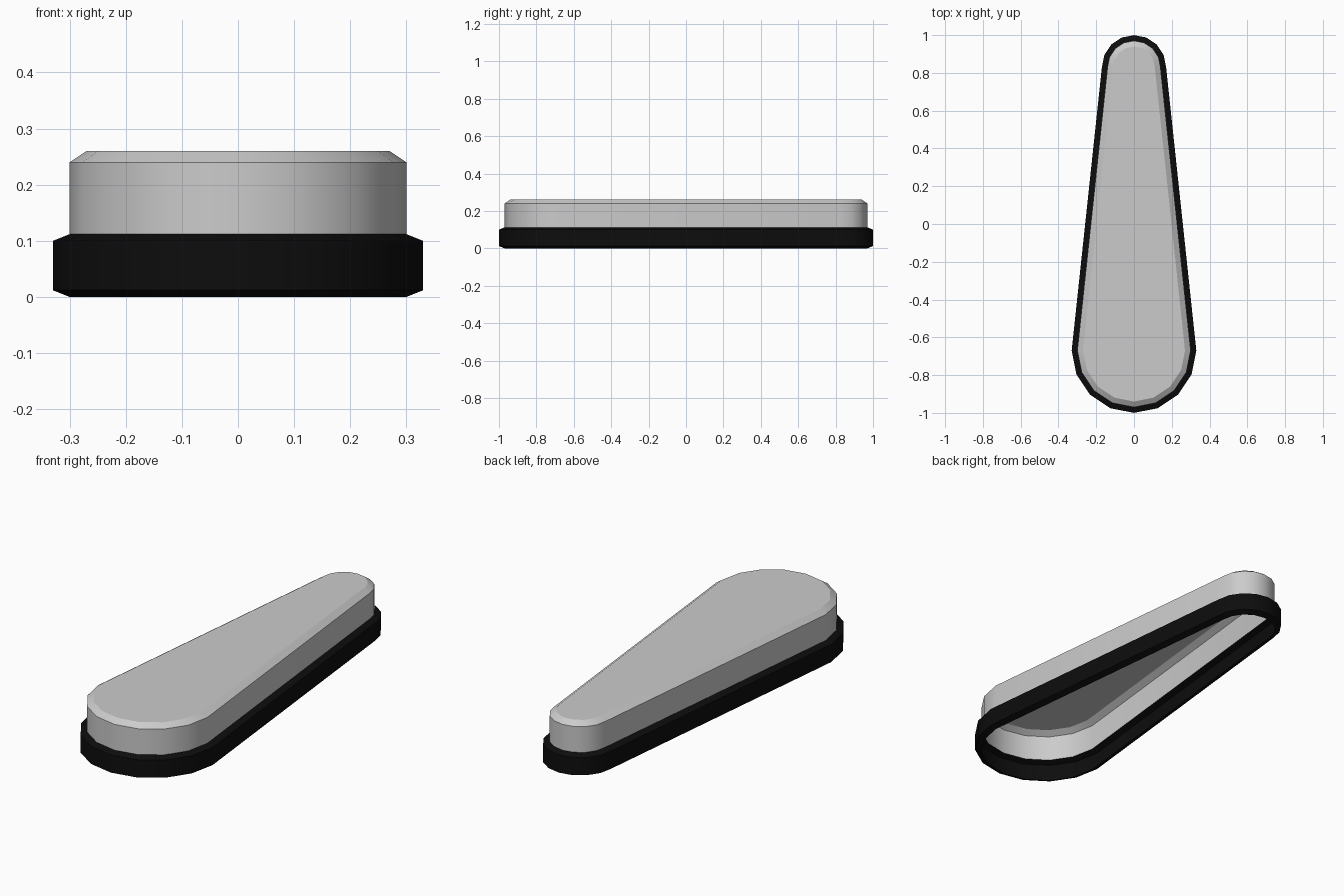
import bpy, bmesh, math

if "Cube" in bpy.data.objects:
    bpy.data.objects.remove(bpy.data.objects["Cube"])

SEG = 8                       # segments per half circle
BIG_Y, SMALL_Y = -0.67, 0.83  # centres of the wide and narrow ends


def outline(bm, offset, z):
    """Teardrop loop: two half circles joined by straight sides."""
    loop = []
    for cy, r, start in ((SMALL_Y, 0.17, 0), (BIG_Y, 0.33, math.pi)):
        for i in range(SEG + 1):
            a = start + math.pi * i / SEG
            loop.append(bm.verts.new(((r - offset) * math.cos(a),
                                      cy + (r - offset) * math.sin(a), z)))
    return loop


def shell(name, levels, cap=False, color=None):
    """Stack teardrop loops given as (inward offset, height)."""
    bm = bmesh.new()
    loops = [outline(bm, o, z) for o, z in levels]
    n = len(loops[0])
    for lo, hi in zip(loops, loops[1:]):
        for i in range(n):
            j = (i + 1) % n
            bm.faces.new((lo[i], lo[j], hi[j], hi[i]))
    if cap:
        bm.faces.new(loops[-1])
    me = bpy.data.meshes.new(name)
    bm.to_mesh(me)
    bm.free()
    ob = bpy.data.objects.new(name, me)
    bpy.context.collection.objects.link(ob)
    if color:
        mat = bpy.data.materials.new(name)
        mat.diffuse_color = color
        mat.use_nodes = True
        mat.node_tree.nodes["Principled BSDF"].inputs["Base Color"].default_value = mat.diffuse_color
        me.materials.append(mat)
    bpy.ops.object.select_all(action='DESELECT')
    ob.select_set(True)
    bpy.context.view_layer.objects.active = ob
    bpy.ops.object.shade_smooth_by_angle(angle=math.radians(30))
    return ob


# black rim with chamfered edges, open underneath
shell("rim", [(0.03, 0), (0, 0.012), (0, 0.10), (0.03, 0.112)],
      color=(0.004, 0.004, 0.004, 1))
# grey cover with chamfered top
shell("cover", [(0.03, 0.112), (0.03, 0.24), (0.06, 0.26)], cap=True)
